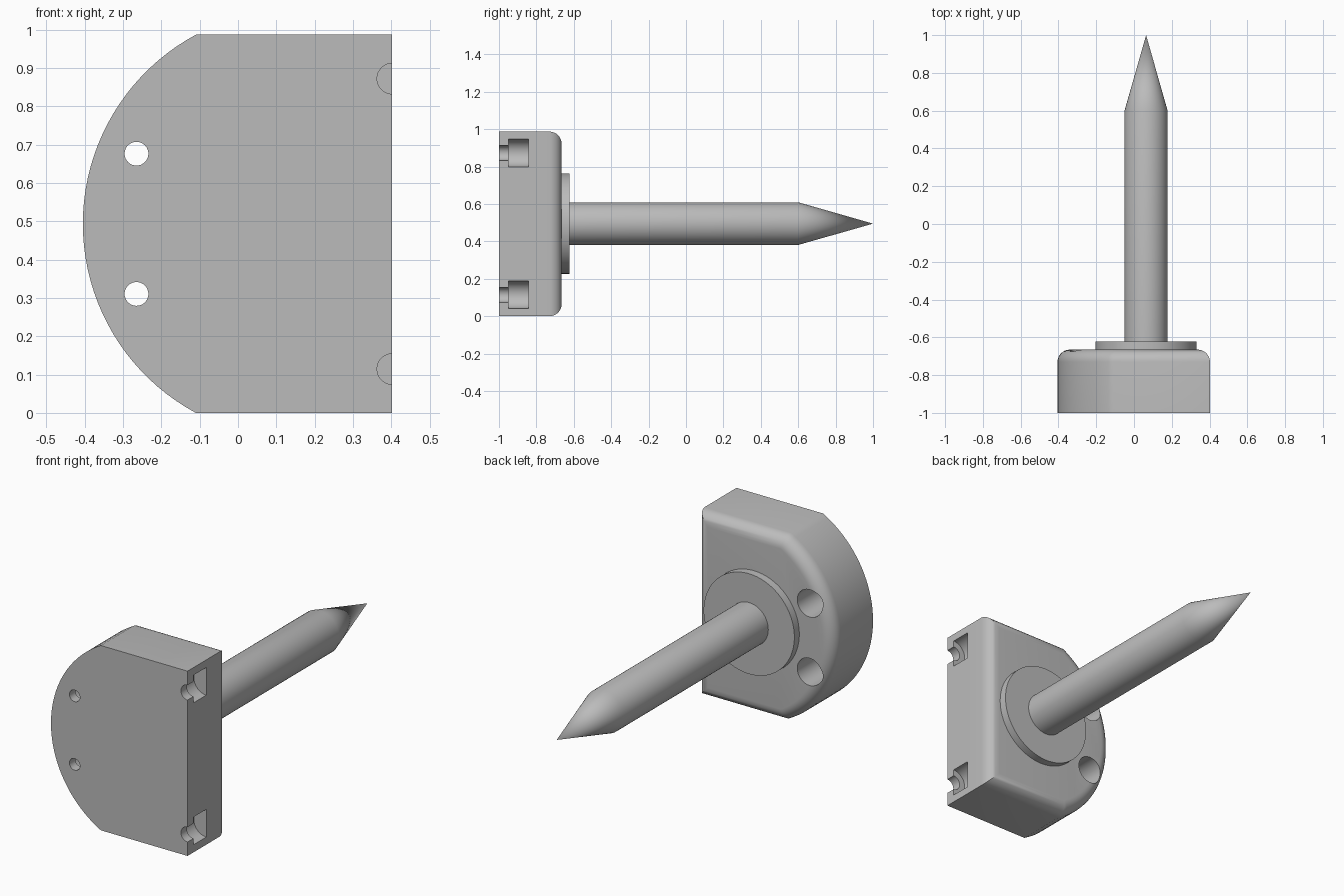
import bpy, bmesh, math
from mathutils import Vector

cube = bpy.data.objects.get("Cube")
if cube:
    bpy.data.objects.remove(cube, do_unlink=True)

grey = bpy.data.materials.new("plain grey")
grey.use_nodes = True
colour = (0.5, 0.5, 0.5, 1)
grey.diffuse_color = colour
grey.node_tree.nodes["Principled BSDF"].inputs["Base Color"].default_value = colour

FRONT, BACK = -1.0, -0.665
RIGHT, LEFT, HEIGHT = -0.405, 0.402, 0.987
MID = HEIGHT / 2


def make_object(name, bm):
    bmesh.ops.recalc_face_normals(bm, faces=bm.faces[:])
    mesh = bpy.data.meshes.new(name)
    bm.to_mesh(mesh)
    bm.free()
    mesh.materials.append(grey)
    obj = bpy.data.objects.new(name, mesh)
    bpy.context.collection.objects.link(obj)
    return obj


def lathe(name, x, z, profile, sides=64):
    """Revolve (radius, y) points around a line along y; radius 0 closes to a point."""
    bm = bmesh.new()
    rings = []
    for r, y in profile:
        if r == 0:
            rings.append([bm.verts.new((x, y, z))] * sides)
            continue
        angles = [math.tau * i / sides for i in range(sides)]
        rings.append([bm.verts.new((x + r * math.cos(a), y, z + r * math.sin(a))) for a in angles])
    for lower, upper in zip(rings, rings[1:]):
        for i in range(sides):
            j = (i + 1) % sides
            corners = dict.fromkeys((lower[i], lower[j], upper[j], upper[i]))
            bm.faces.new(list(corners))
    for ring in (rings[0], rings[-1]):
        if ring[0] is not ring[1]:
            bm.faces.new(ring)
    return make_object(name, bm)


def smooth(obj):
    bpy.ops.object.select_all(action="DESELECT")
    obj.select_set(True)
    bpy.context.view_layer.objects.active = obj
    bpy.ops.object.shade_smooth_by_angle(angle=math.radians(30))


# Mounting block: one bowed side, rounded around the back rim
sagitta = 0.295
radius = (MID ** 2 + sagitta ** 2) / (2 * sagitta)
half = math.asin(MID / radius)
steps = 40
outline = [(LEFT, 0), (LEFT, HEIGHT)]
for i in range(steps + 1):
    a = half - 2 * half * i / steps
    outline.append((RIGHT + radius - radius * math.cos(a), MID + radius * math.sin(a)))

bm = bmesh.new()
face = bm.faces.new([bm.verts.new((x, FRONT, z)) for x, z in outline])
extruded = bmesh.ops.extrude_face_region(bm, geom=[face], use_keep_orig=True)["geom"]
bmesh.ops.translate(bm, vec=Vector((0, BACK - FRONT, 0)),
                    verts=[v for v in extruded if isinstance(v, bmesh.types.BMVert)])
bmesh.ops.recalc_face_normals(bm, faces=bm.faces[:])
rim = [e for e in bm.edges if all(v.co.y > BACK - 0.001 for v in e.verts)]
bmesh.ops.bevel(bm, geom=rim, offset=0.065, offset_type="OFFSET", segments=8,
                profile=0.5, affect="EDGES", clamp_overlap=True)
block = make_object("mounting_block", bm)

# Stepped screw holes and half-open side pockets
cutters = []
for side in (-1, 1):
    cutters.append(lathe("screw_hole_cutter", -0.265, MID + side * 0.183,
                         [(0.031, -1.1), (0.031, -0.95), (0.073, -0.95), (0.073, -0.5)], 48))
    cutters.append(lathe("side_pocket_cutter", LEFT + 0.001, MID + side * 0.379,
                         [(0.04, -1.1), (0.04, -0.95), (0.074, -0.95), (0.074, -0.842)], 48))
bpy.context.view_layer.objects.active = block
for cutter in cutters:
    cutter.hide_render = True
    cut = block.modifiers.new("cut", "BOOLEAN")
    cut.operation = "DIFFERENCE"
    cut.solver = "EXACT"
    cut.object = cutter
    bpy.ops.object.modifier_apply(modifier=cut.name)
for cutter in cutters:
    bpy.data.objects.remove(cutter, do_unlink=True)
smooth(block)

# Round collar and pointed rod
axis_x = 0.064
smooth(lathe("collar", axis_x, 0.495, [(0.268, BACK - 0.01), (0.268, -0.623)], 96))
smooth(lathe("pointed_rod", axis_x, 0.495, [(0.114, -0.64), (0.114, 0.6), (0, 1.0)]))
